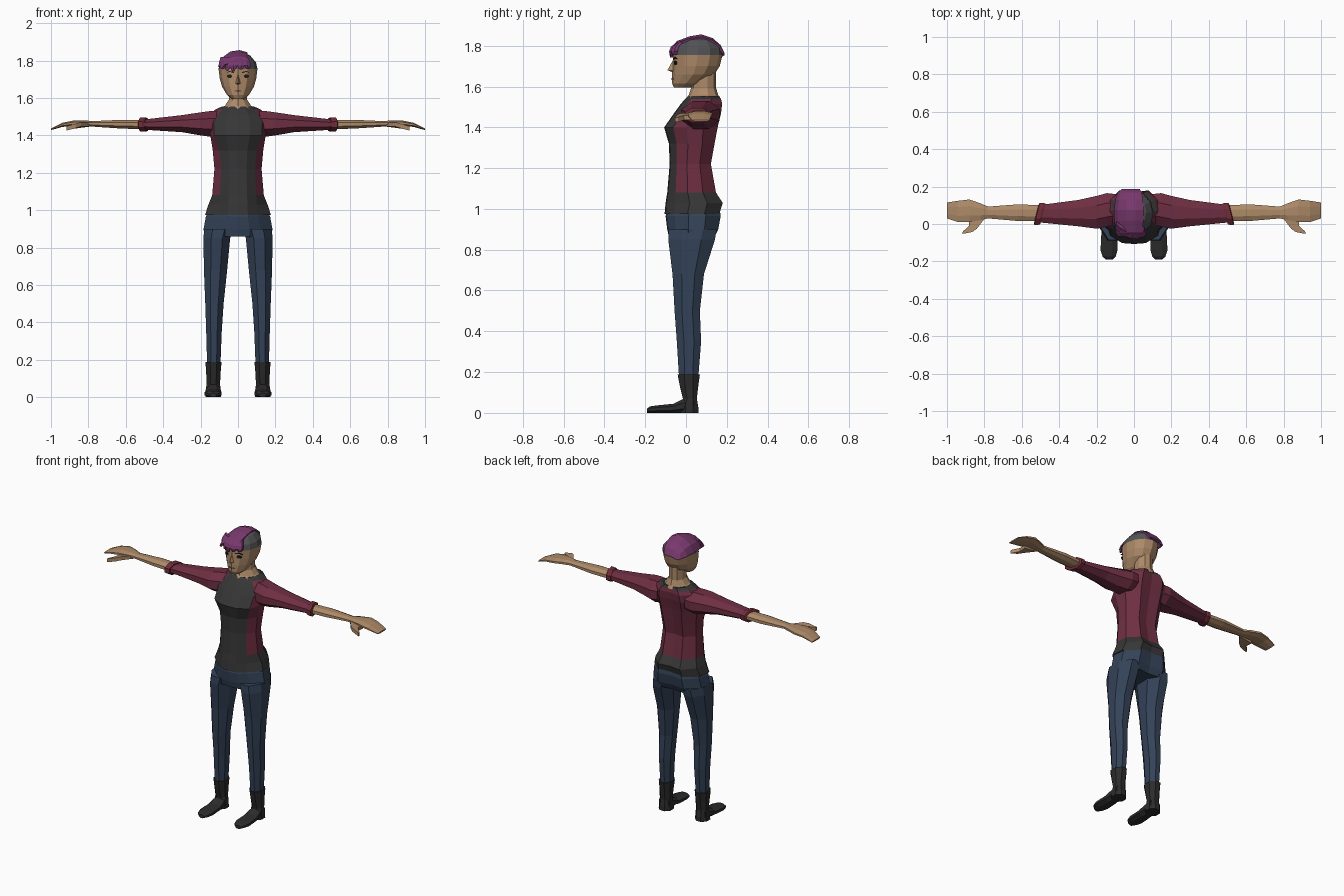
import bpy, bmesh, math


def mat(name, r, g, b):
    m = bpy.data.materials.new(name)
    m.diffuse_color = (r, g, b, 1)
    return m


SKIN = mat("skin", .42, .255, .14)
MAROON = mat("maroon_knit", .155, .028, .055)
CUFF = mat("cuff_red", .16, .025, .04)
CHAR = mat("charcoal_cloth", .037, .037, .037)
DENIM = mat("denim", .034, .056, .098)
BOOT = mat("boot_leather", .026, .025, .025)
PURPLE = mat("purple_hair", .19, .04, .155)
STUBBLE = mat("shaved_hair", .085, .085, .09)
DARK = mat("eye_dark", .012, .01, .01)
LIP = mat("lip_brown", .2, .09, .06)


def finish(name, bm, mats, mirror=False):
    bmesh.ops.recalc_face_normals(bm, faces=bm.faces)
    me = bpy.data.meshes.new(name)
    bm.to_mesh(me)
    bm.free()
    for m in mats:
        me.materials.append(m)
    ob = bpy.data.objects.new(name, me)
    bpy.context.collection.objects.link(ob)
    if mirror:
        ob.modifiers.new("mirror", 'MIRROR')
    return ob


def loft(name, rings, mats, rule=None, mirror=False):
    """Skin closed rings of equal length, cap both ends."""
    bm = bmesh.new()
    vs = [[bm.verts.new(p) for p in r] for r in rings]
    n = len(rings[0])
    for r in range(len(vs) - 1):
        for c in range(n):
            d = (c + 1) % n
            f = bm.faces.new((vs[r][c], vs[r][d], vs[r + 1][d], vs[r + 1][c]))
            if rule:
                f.material_index = rule(r, c)
    bm.faces.new(vs[0])
    top = bm.faces.new(vs[-1])
    if rule:
        top.material_index = rule(len(vs) - 2, 0)
    return finish(name, bm, mats, mirror)


def ring(axis, t, a0, a1, b0, b1, n=8, flat=True):
    """Polygon filling the box a0..a1, b0..b1 at position t along an axis."""
    off = math.pi / n if flat else 0
    k = 1 / math.cos(off)
    pts = []
    for i in range(n):
        w = off + 2 * math.pi * i / n
        a = (a0 + a1) / 2 + (a1 - a0) / 2 * k * math.cos(w)
        b = (b0 + b1) / 2 + (b1 - b0) / 2 * k * math.sin(w)
        pts.append({'x': (t, a, b), 'y': (a, t, b), 'z': (a, b, t)}[axis])
    return pts


def body_ring(z, w, p, yf, yb):
    """Trunk section: flat front panel to x = p, sides at x = w."""
    d = yb - yf
    half = [(0, yf), (p * .5, yf + .02 * d), (p, yf + .17 * d), (w, yf + .42 * d),
            (w * .95, yf + .73 * d), (w * .5, yb), (0, yb - .01)]
    return [(x, y, z) for x, y in half] + [(-x, y, z) for x, y in half[5:0:-1]]


# Shirt: charcoal front panel, hem and collar, maroon sides and back
TRUNK = [(.975, .176, .105, -.105, .163), (1.03, .158, .10, -.10, .18),
         (1.08, .138, .097, -.092, .147), (1.22, .126, .09, -.08, .122),
         (1.32, .135, .10, -.084, .14), (1.40, .148, .128, -.107, .155),
         (1.47, .155, .13, -.058, .172), (1.515, .143, .105, -.025, .177),
         (1.538, .122, .085, -.005, .172), (1.553, .088, .065, .012, .163)]
loft("shirt", [body_ring(*r) for r in TRUNK], [MAROON, CHAR],
     lambda r, c: int(r < 2 or r == 8 or c in (0, 1, 10, 11)))

# Sleeves, slanted cuffs
SLEEVE = [(.10, .0, .16, 1.40, 1.53), (.145, -.015, .165, 1.392, 1.53),
          (.20, -.025, .15, 1.40, 1.523), (.30, -.012, .128, 1.417, 1.508),
          (.50, .008, .102, 1.43, 1.485)]
loft("sleeves", [ring('x', *r) for r in SLEEVE], [MAROON], mirror=True)


def slant(pts):
    return [(x - .25 * (y - .055), y, z) for x, y, z in pts]


CUFFS = [(.487, .0, .108, 1.424, 1.491), (.497, -.005, .113, 1.42, 1.495),
         (.518, -.005, .113, 1.42, 1.495), (.522, .005, .105, 1.428, 1.488)]
loft("cuffs", [slant(ring('x', *r)) for r in CUFFS], [CUFF], mirror=True)

# Forearms running into flat hands, with thumbs
FOREARM = [(.49, .015, .10, 1.433, 1.482), (.62, .016, .105, 1.436, 1.483),
           (.78, .03, .093, 1.447, 1.476), (.82, .02, .11, 1.45, 1.48),
           (.88, .01, .131, 1.451, 1.479), (.94, .01, .124, 1.445, 1.467),
           (1.0, .03, .115, 1.428, 1.437)]
loft("forearms_and_hands", [ring('x', *r) for r in FOREARM], [SKIN], mirror=True)
THUMB = [(.79, .04), (.84, -.025), (.865, -.043), (.918, -.053), (.915, -.04),
         (.882, -.01), (.885, .04)]
loft("thumbs", [[(x, y, z - .28 * max(0, x - .84)) for x, y in THUMB]
                for z in (1.447, 1.47)], [SKIN], mirror=True)

# Jeans: hips and tapered legs
HIPS = [(1.0, .155, .10, -.09, .165), (.965, .172, .11, -.10, .17),
        (.90, .184, .12, -.092, .158), (.86, .18, .115, -.083, .138)]
loft("jeans_hips", [body_ring(*r) for r in HIPS], [DENIM])
LEG = [(.90, .025, .18, -.085, .15), (.85, .042, .185, -.087, .142),
       (.68, .058, .182, -.066, .088), (.50, .077, .175, -.056, .068),
       (.35, .087, .17, -.045, .074), (.17, .094, .165, -.034, .06)]
loft("jeans_legs", [ring('z', *r) for r in LEG], [DENIM], mirror=True)

# Boots: shaft and foot
SHAFT = [(.188, .088, .174, -.041, .068), (.13, .093, .17, -.03, .06),
         (.07, .096, .168, -.015, .053), (.03, .092, .173, -.03, .06),
         (0, .09, .175, -.03, .061)]
loft("boot_shafts", [ring('z', *r) for r in SHAFT], [BOOT], mirror=True)
FOOT = [(.04, .097, .168, 0, .08), (-.02, .094, .171, 0, .066),
        (-.06, .09, .175, 0, .045), (-.14, .088, .179, 0, .037),
        (-.175, .098, .168, 0, .032), (-.19, .115, .15, 0, .022)]
loft("boot_feet", [ring('y', *r) for r in FOOT], [BOOT], mirror=True)

# Neck and head; everything above the hairline is shaved hair
NECK = [(1.538, .10, -.0, .165), (1.558, .07, .017, .155),
        (1.59, .049, .027, .145), (1.67, .049, .03, .145)]
loft("neck", [ring('z', z, -w, w, a, b, 10) for z, w, a, b in NECK], [SKIN])
HEAD = [(1.594, .032, -.058, .02), (1.615, .058, -.068, .07),
        (1.66, .085, -.068, .14), (1.70, .097, -.066, .165),
        (1.755, .104, -.064, .179), (1.79, .096, -.054, .176),
        (1.826, .066, -.015, .14), (1.846, .025, .03, .10)]
loft("head", [ring('z', z, -w, w, a, b, 12, False) for z, w, a, b in HEAD],
     [SKIN, STUBBLE], lambda r, c: int(r >= 4))

# Swept top hair: a shell over the crown, off centre
CROWN = [(-.066, .09, .045), (-.045, .099, .073), (.02, .107, .097), (.075, .108, .106),
         (.13, .102, .088), (.168, .088, .055), (.188, .065, .015)]
bm = bmesh.new()
grid = [[bm.verts.new((w * math.sin(math.radians(a)), y,
                       1.75 + h * math.cos(math.radians(a))))
         for a in (-80, -52, -22, 5, 28)] for y, w, h in CROWN]
for r0, r1 in zip(grid, grid[1:]):
    for c in range(4):
        bm.faces.new((r0[c], r0[c + 1], r1[c + 1], r1[c]))
hair = finish("top_hair", bm, [PURPLE])
s = hair.modifiers.new("thickness", 'SOLIDIFY')
s.thickness = .012

# Fringe strands
for i, (xt, xb, zb) in enumerate([(-.075, -.088, 1.762), (-.045, -.058, 1.748),
                                  (-.014, -.026, 1.742), (.014, .016, 1.752),
                                  (.035, .055, 1.757)]):
    rows = []
    for f, y, z, h in ((0, -.045, 1.818, .018), (.4, -.072, 1.793, .021),
                       (.75, -.08, 1.773, .019), (1, -.078, zb, .007)):
        x = xt + (xb - xt) * f
        rows.append([(px, y + 5 * px * px + dy, z) for px, dy in
                     ((x - h, 0), (x, -.004), (x + h, 0), (x + h, .015), (x - h, .015))])
    loft("fringe_strand_%d" % (i + 1), rows, [PURPLE])


# Face details: thin plates following the face, and a wedge nose
def plate(name, pts, m, mirror=True):
    loft(name, [[(x, -.066 + .32 * abs(x) + d, z) for x, z in pts]
                for d in (-.004, .004)], [m], mirror=mirror)


def oval(cx, cz, rx, rz, n=8):
    return [(cx + rx * math.cos(2 * math.pi * i / n),
             cz + rz * math.sin(2 * math.pi * i / n)) for i in range(n)]


plate("eyes", oval(.045, 1.716, .014, .010), DARK)
plate("eyebrows", [(.022, 1.733), (.045, 1.739), (.066, 1.734), (.045, 1.744),
                   (.022, 1.739)], DARK)
plate("mouth", [(0, 1.631), (.024, 1.637), (.01, 1.642), (0, 1.641)], LIP)

bm = bmesh.new()
for p in [(0, -.062, 1.733), (.017, -.055, 1.676), (-.017, -.055, 1.676),
          (0, -.091, 1.68), (0, -.06, 1.668), (0, -.04, 1.69)]:
    bm.verts.new(p)
bmesh.ops.convex_hull(bm, input=bm.verts)
finish("nose", bm, [SKIN])
